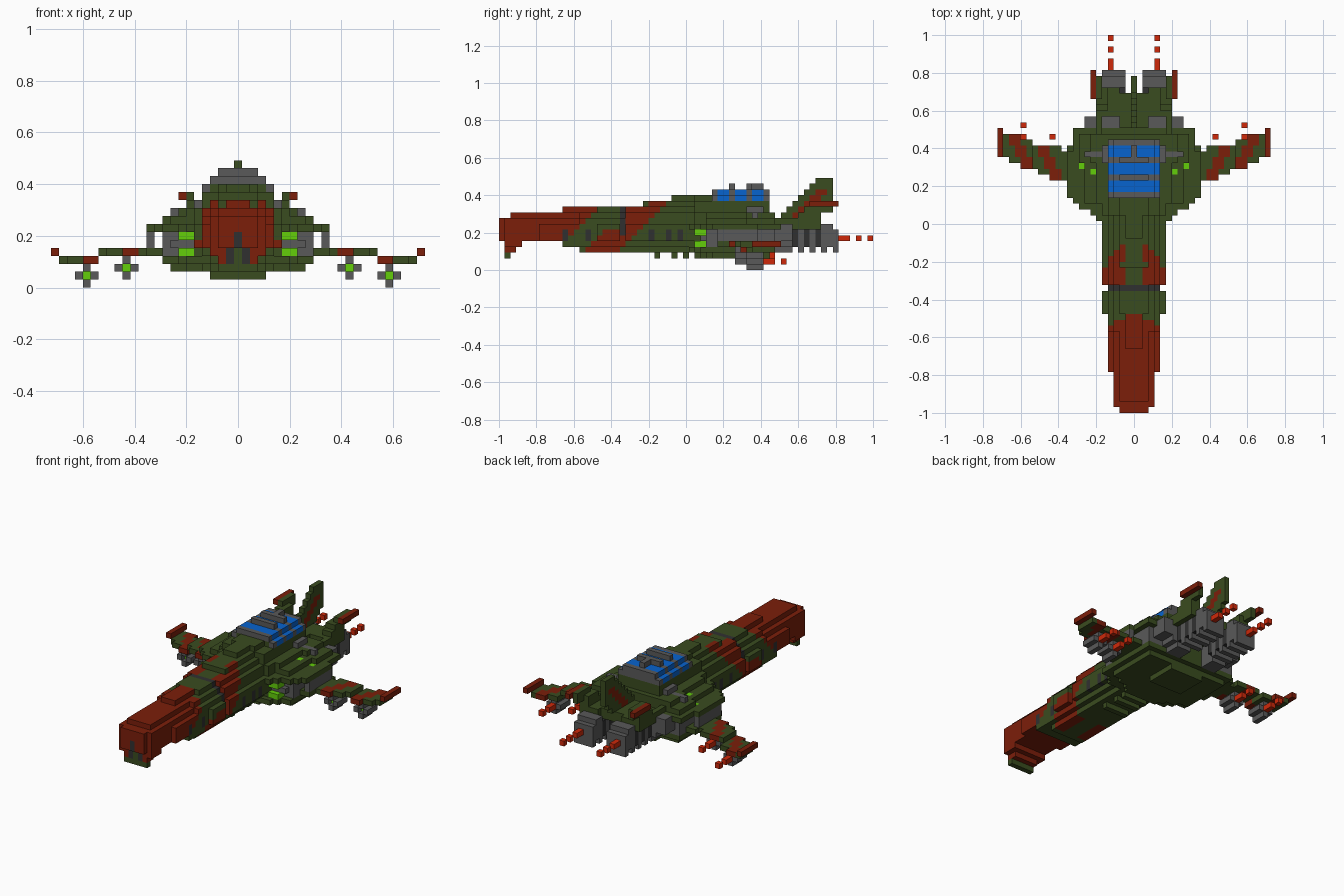
import bpy, bmesh
from mathutils import Vector

if "Cube" in bpy.data.objects:
    bpy.data.objects.remove(bpy.data.objects["Cube"], do_unlink=True)

UNIT = 2 / 65          # edge of one building block
COLOURS = {
    "olive_green": (0.042, 0.072, 0.014),
    "rust_red": (0.2, 0.013, 0.003),
    "steel_grey": (0.1, 0.1, 0.1),
    "dark_grey": (0.03, 0.03, 0.03),
    "glass_blue": (0.002, 0.125, 0.62),
    "lamp_green": (0.125, 0.62, 0.003),
    "flame_red": (0.62, 0.022, 0.003),
}
GREEN, RED, GREY, DARK, BLUE, LIME, FLAME = COLOURS
SLOT = {name: n for n, name in enumerate(COLOURS)}
MATERIALS = []
for name, rgb in COLOURS.items():
    mat = bpy.data.materials.new(name)
    mat.use_nodes = True
    mat.diffuse_color = (*rgb, 1)
    bsdf = mat.node_tree.nodes["Principled BSDF"]
    bsdf.inputs["Base Color"].default_value = (*rgb, 1)
    bsdf.inputs["Roughness"].default_value = 1
    MATERIALS.append(mat)

AXES = [Vector(v) for v in ((1, 0, 0), (0, 1, 0), (0, 0, 1))]


def span(a, b):
    return range(a, b + 1)


def fill(cells, colour, x0, x1, y0, y1, z0, z1):
    """Fill a block of cells and its mirror image; ranges are inclusive."""
    for x in span(x0, x1):
        for y in span(y0, y1):
            for z in span(z0, z1):
                cells[x, y, z] = cells[-x, y, z] = colour


def core(cells, colour, half, y0, y1, z0, z1):
    """Fill a block that straddles the centre line."""
    fill(cells, colour, 0, half, y0, y1, z0, z1)


def build(name, cells):
    """Turn filled cells into one mesh made of their outer faces."""
    bm = bmesh.new()
    corners = {}

    def corner(p):
        key = tuple(round(c * 2) for c in p)
        if key not in corners:
            corners[key] = bm.verts.new((p.x * UNIT, p.y * UNIT - 1, p.z * UNIT))
        return corners[key]

    for cell, colour in cells.items():
        middle = Vector(cell) + Vector((0, 0.5, 0.5))
        for a in range(3):
            for sign in (1, -1):
                normal = AXES[a] * sign
                if tuple(int(c) for c in Vector(cell) + normal) in cells:
                    continue
                u = AXES[(a + 1) % 3] / 2
                v = AXES[(a + 2) % 3] / 2 * sign
                c = middle + normal / 2
                face = bm.faces.new([corner(p) for p in (c - u - v, c + u - v, c + u + v, c - u + v)])
                face.material_index = SLOT[colour]
    mesh = bpy.data.meshes.new(name)
    bm.to_mesh(mesh)
    bm.free()
    for mat in MATERIALS:
        mesh.materials.append(mat)
    obj = bpy.data.objects.new(name, mesh)
    bpy.context.collection.objects.link(obj)


# Long nose and forward fuselage: half width, length range, height range
hull = {}
for block in ((2, 0, 0, 5, 8), (3, 1, 20, 5, 8), (2, 2, 20, 9, 9), (4, 7, 20, 5, 7),
              (1, 11, 20, 10, 10), (3, 14, 20, 9, 9), (4, 14, 20, 8, 8), (2, 17, 20, 10, 10),
              (4, 11, 20, 4, 4), (3, 14, 33, 3, 3), (5, 17, 20, 5, 7),
              (4, 21, 21, 4, 8), (3, 21, 21, 9, 9), (2, 21, 21, 10, 10),
              (5, 22, 33, 5, 7), (4, 22, 33, 4, 9), (3, 22, 33, 10, 10),
              (2, 25, 33, 11, 11), (1, 30, 33, 12, 12)):
    core(hull, GREEN, *block)
# Diagonal camouflage bands
for (x, y, z) in hull:
    slant = y - z
    stripe = 12 <= slant <= 17 and abs(x) >= 2
    clear_top = (z >= 7 and y < 21) or (z > 10 and y < 26)
    if slant < 7 or (stripe and not clear_top):
        hull[x, y, z] = RED
    if y == 21 and z >= 6:
        hull[x, y, z] = DARK
# Side vents and the nose muzzle
for y in (11, 15, 26, 29, 31):
    half = 4 if y < 17 else 5
    fill(hull, DARK, half, half, y, y, 5, 6)
core(hull, DARK, 0, 0, 0, 5, 6)
for y in (27, 30, 32):
    core(hull, GREEN, 2, y, y, 2, 2)
build("nose_fuselage", hull)

# Chin sensor under the nose tip
chin = {}
core(chin, RED, 3, 1, 3, 4, 4)
core(chin, RED, 2, 1, 2, 3, 3)
core(chin, GREEN, 2, 1, 1, 2, 2)
fill(chin, DARK, 1, 1, 1, 1, 3, 4)
core(chin, GREEN, 0, 1, 1, 3, 4)
build("chin_sensor", chin)

# Main body with flared shoulders
body = {}
for block in ((5, 34, 47, 3, 9), (4, 34, 46, 10, 10), (4, 34, 46, 11, 11),
              (2, 34, 36, 12, 12), (3, 37, 45, 12, 12), (6, 36, 42, 9, 9), (7, 43, 47, 9, 9),
              (8, 36, 42, 8, 8), (9, 43, 47, 8, 8),
              (9, 36, 47, 3, 3), (8, 37, 46, 2, 2), (3, 41, 46, 1, 1),
              (11, 37, 44, 7, 7), (10, 45, 48, 7, 7)):
    core(body, GREEN, *block)
for n, half in enumerate((6, 7, 9, 10)):
    core(body, GREEN, half, 33 + n, 33 + n, 7, 7)
    core(body, GREEN, min(half, 9), 33 + n, 33 + n, 3, 3)
    core(body, GREEN, half - 3, 34 + n, 34 + n, 2, 2)
# Grey braces beside the canopy and deck lamps
fill(body, GREY, 5, 8, 44, 44, 9, 9)
fill(body, GREY, 5, 5, 43, 45, 10, 10)
fill(body, LIME, 9, 9, 42, 42, 7, 7)
fill(body, LIME, 7, 7, 41, 41, 8, 8)
build("main_body", body)

# Side intakes with glowing slots and outer guards
intake = {}
fill(intake, GREY, 6, 9, 36, 47, 4, 6)
fill(intake, GREY, 6, 8, 35, 35, 5, 5)
for z in (4, 6):
    fill(intake, LIME, 6, 7, 34, 35, z, z)
fill(intake, GREY, 11, 11, 38, 44, 5, 6)
fill(intake, GREEN, 10, 11, 38, 45, 4, 4)
fill(intake, GREY, 7, 8, 48, 50, 5, 7)
build("side_intakes", intake)

# Canopy: blue panes between grey hoops, with a spine over the rear panes
canopy = {}
core(canopy, GREY, 1, 36, 36, 12, 12)
for first in (38, 41, 44):
    core(canopy, BLUE, 3, first, first + 1, 13, 13)
    fill(canopy, BLUE, 4, 4, first, first + 1, 12, 12)
for y in (37, 40, 43, 46):
    core(canopy, GREY, 3, y, y, 13, 13)
    fill(canopy, GREY, 3, 4, y, y, 12, 12)
core(canopy, GREY, 3, 46, 46, 12, 12)
for y in (40, 43):
    core(canopy, GREY, 2, y, y, 14, 14)
core(canopy, GREY, 0, 44, 45, 14, 14)
build("canopy", canopy)

# Twin engines with ribbed nozzles and exhaust sparks
engine = {}
fill(engine, GREY, 3, 6, 47, 50, 4, 6)
fill(engine, GREY, 3, 5, 48, 50, 3, 7)
fill(engine, GREY, 2, 5, 51, 58, 4, 6)
for y in (52, 54, 56, 58):
    fill(engine, GREY, 2, 5, y, y, 3, 6)
fill(engine, GREY, 2, 5, 56, 57, 7, 7)
for y in (51, 53, 55):
    fill(engine, DARK, 2, 5, y, y, 4, 6)
build("engines", engine)
sparks = {}
for y in (59, 60, 62, 64):
    fill(sparks, FLAME, 4, 4, y, y, 5, 5)
build("engine_sparks", sparks)

# Tail deck, canted stabilisers and centre fin
tail = {}
core(tail, GREEN, 2, 49, 54, 7, 8)
fill(tail, GREEN, 3, 6, 51, 55, 7, 8)
fill(tail, GREEN, 6, 6, 48, 50, 7, 8)
fill(tail, GREEN, 5, 6, 52, 55, 9, 9)
fill(tail, GREEN, 6, 6, 53, 57, 10, 10)
fill(tail, GREEN, 6, 6, 54, 57, 11, 11)
fill(tail, GREEN, 5, 5, 53, 55, 10, 10)
fill(tail, RED, 7, 7, 54, 58, 11, 11)
build("tail_deck", tail)
fin = {}
for z in span(9, 15):
    core(fin, GREEN, 0, 40 + z, min(57, 46 + z), z, z)
for (x, y, z) in fin:
    if 42 <= y - z <= 43 and z < 14:
        fin[x, y, z] = RED
build("tail_fin", fin)

# Swept wings with slanted stripes and raised tips
wing = {}
for x in span(12, 22):
    z = 4 if x < 18 else 3
    front = 40 + int((x - 12) * 0.4)
    back = 44 + (x > 12) + (x > 17) + (x > 19)
    for y in span(front, back):
        band = x - (y - 40) * 0.5
        striped = 12.5 <= band < 14.5 or 16.5 <= band < 18.25
        fill(wing, RED if striped else GREEN, x, x, y, y, z, z)
fill(wing, RED, 23, 23, 44, 48, 4, 4)
build("wings", wing)

# Underwing missiles: cross section, recessed glowing nose, burning tail
missile = {}
for x, y, z in ((14, 41, 2), (19, 43, 1)):
    fill(missile, GREY, x - 1, x + 1, y, y + 2, z, z)
    fill(missile, GREY, x, x, y, y + 2, z - 1, z + 1)
    del missile[x, y, z], missile[-x, y, z]
    fill(missile, LIME, x, x, y + 1, y + 1, z, z)
    for gap in (3, 4, 6):
        fill(missile, FLAME, x, x, y + gap, y + gap, z, z)
build("missiles", missile)
